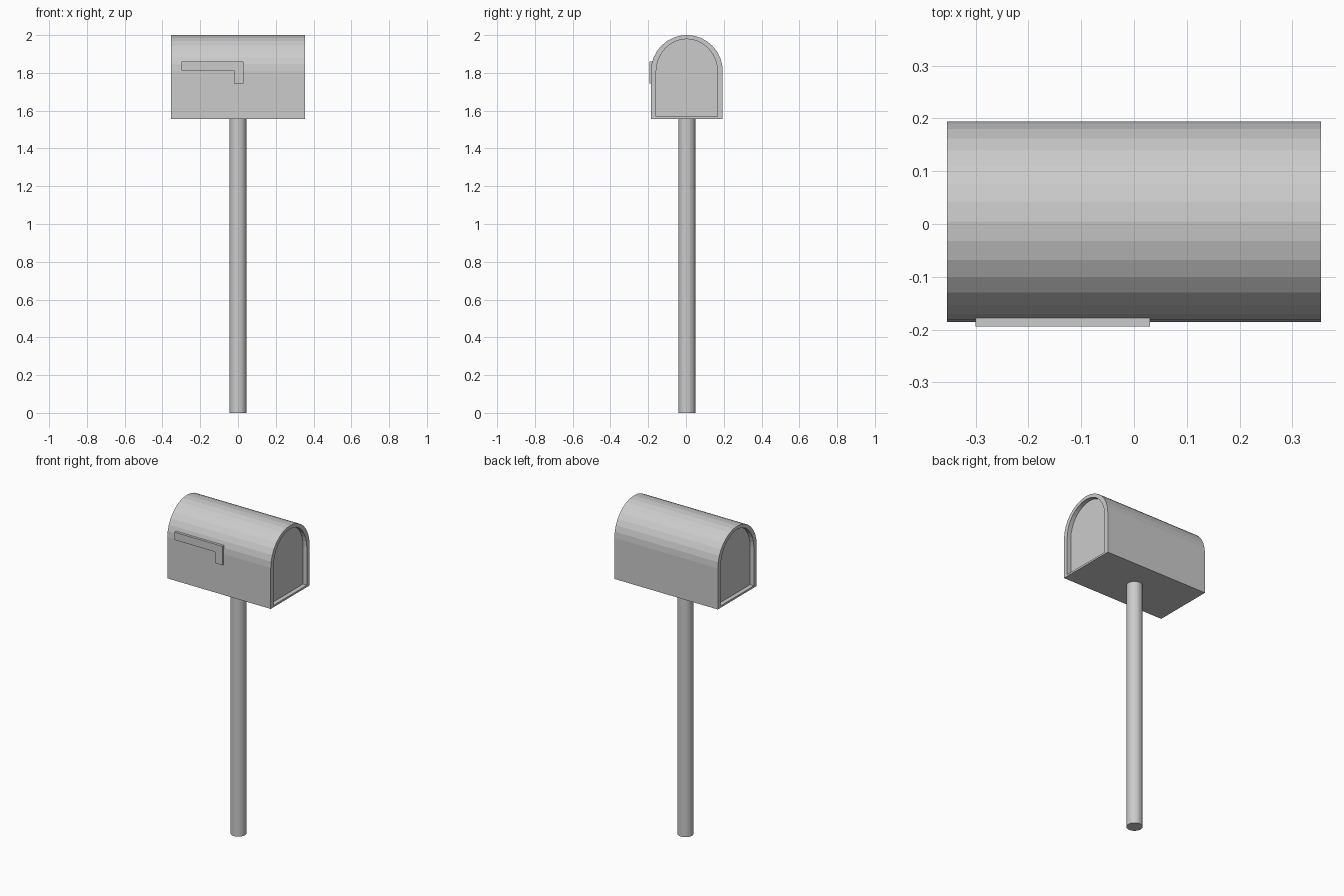
import bpy, bmesh
from math import sin, cos, pi

if "Cube" in bpy.data.objects:
    bpy.data.objects.remove(bpy.data.objects["Cube"])

YC = 0.0045          # centre line of box and post
HALF_LEN = 0.354     # half the box length


def make_object(name, bm):
    bmesh.ops.recalc_face_normals(bm, faces=bm.faces)
    mesh = bpy.data.meshes.new(name)
    bm.to_mesh(mesh)
    bm.free()
    obj = bpy.data.objects.new(name, mesh)
    bpy.context.collection.objects.link(obj)
    return obj


def arch(half_width, bottom, spring, top, segments=16):
    """Flat-bottomed arch outline as (y, z) points."""
    pts = [(YC - half_width, bottom), (YC + half_width, bottom)]
    for i in range(segments + 1):
        a = pi * i / segments
        pts.append((YC + half_width * cos(a), spring + (top - spring) * sin(a)))
    return pts


# mailbox body: arched tunnel with a recessed door panel at each end
outer = arch(0.19, 1.556, 1.81, 2.0)
inner = arch(0.163, 1.568, 1.803, 1.979)
DEPTH = 0.026
sections = [(-HALF_LEN + DEPTH, inner), (-HALF_LEN, inner), (-HALF_LEN, outer),
            (HALF_LEN, outer), (HALF_LEN, inner), (HALF_LEN - DEPTH, inner)]
bm = bmesh.new()
rings = [[bm.verts.new((x, y, z)) for y, z in prof] for x, prof in sections]
for a, b in zip(rings, rings[1:]):
    for i in range(len(a)):
        j = (i + 1) % len(a)
        bm.faces.new((a[i], a[j], b[j], b[i]))
bm.faces.new(rings[0])
bm.faces.new(rings[-1])
make_object("mailbox_body", bm)

# signal flag: L-shaped plate on the front side
flag = [(-0.30, 1.812), (-0.02, 1.812), (-0.02, 1.743),
        (0.03, 1.743), (0.03, 1.86), (-0.30, 1.86)]
bm = bmesh.new()
face = bm.faces.new([bm.verts.new((x, -0.194, z)) for x, z in flag])
ext = bmesh.ops.extrude_face_region(bm, geom=[face], use_keep_orig=True)
bmesh.ops.translate(bm, vec=(0, 0.016, 0),
                    verts=[v for v in ext["geom"] if isinstance(v, bmesh.types.BMVert)])
make_object("signal_flag", bm)

# post
POST_H = 1.56
bpy.ops.mesh.primitive_cylinder_add(vertices=32, radius=0.045, depth=POST_H,
                                    location=(0, YC, POST_H / 2))
bpy.context.object.name = "post"
